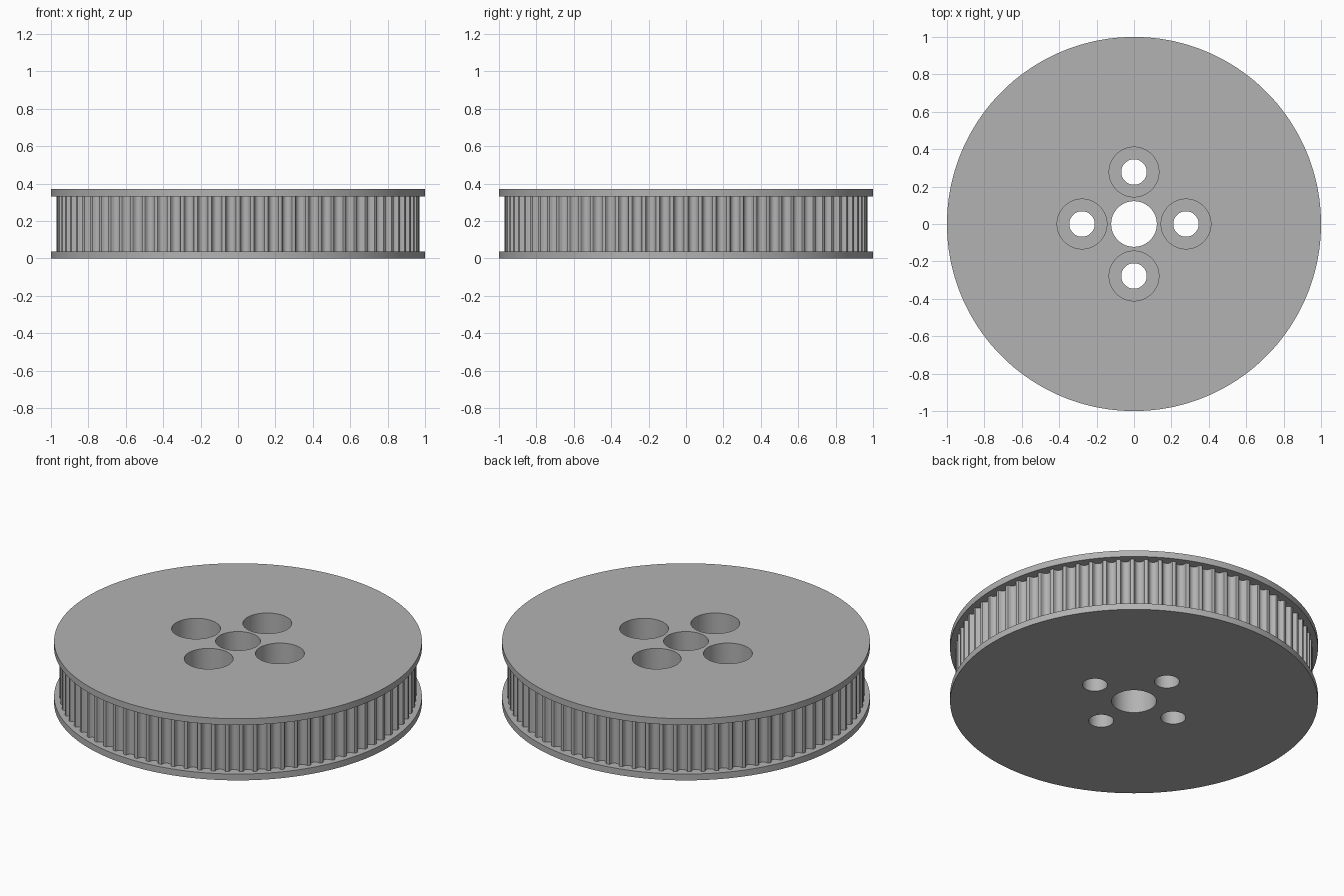
import bpy, bmesh, math

if "Cube" in bpy.data.objects:
    bpy.data.objects.remove(bpy.data.objects["Cube"])

TEETH = 80
R_TOOTH = 0.97
HEIGHT = 0.37

metal = bpy.data.materials.new("plain grey")
metal.diffuse_color = (0.45, 0.45, 0.45, 1)
metal.use_nodes = True
metal.node_tree.nodes["Principled BSDF"].inputs["Base Color"].default_value = metal.diffuse_color


def prism(name, outline, z0, z1):
    """Extrude a closed XY outline from z0 to z1."""
    bm = bmesh.new()
    face = bm.faces.new([bm.verts.new((x, y, z0)) for x, y in outline])
    top = bmesh.ops.extrude_face_region(bm, geom=[face])["geom"]
    bmesh.ops.translate(bm, vec=(0, 0, z1 - z0),
                        verts=[v for v in top if isinstance(v, bmesh.types.BMVert)])
    bmesh.ops.recalc_face_normals(bm, faces=bm.faces)
    mesh = bpy.data.meshes.new(name)
    bm.to_mesh(mesh)
    bm.free()
    mesh.materials.append(metal)
    obj = bpy.data.objects.new(name, mesh)
    bpy.context.collection.objects.link(obj)
    return obj


def circle(r, n, cx=0, cy=0):
    return [(cx + r * math.cos(2 * math.pi * i / n),
             cy + r * math.sin(2 * math.pi * i / n)) for i in range(n)]


def combine(target, other, operation):
    mod = target.modifiers.new(operation, "BOOLEAN")
    mod.operation, mod.solver, mod.object = operation, "EXACT", other
    bpy.context.view_layer.objects.active = target
    bpy.ops.object.modifier_apply(modifier=mod.name)
    bpy.data.objects.remove(other)


# Toothed rim: rounded belt grooves as (half width, depth)
half = [(0.0325, 0), (0.0283, 0.0015), (0.026, 0.005), (0.0238, 0.0132),
        (0.0196, 0.0208), (0.0108, 0.0272), (0, 0.0292)]
groove = [(-w, d) for w, d in half] + [(w, d) for w, d in reversed(half[:-1])]
rim = []
for i in range(TEETH):
    a = 2 * math.pi * (i + 0.5) / TEETH
    for w, d in groove:
        r, t = R_TOOTH - d, a + w / R_TOOTH
        rim.append((r * math.cos(t), r * math.sin(t)))
pulley = prism("belt_pulley", rim, 0.02, HEIGHT - 0.02)

# Flanges above and below the teeth
combine(pulley, prism("lower_flange", circle(1, 180), 0, 0.038), "UNION")
combine(pulley, prism("upper_flange", circle(1, 180), HEIGHT - 0.038, HEIGHT), "UNION")

# Central bore
combine(pulley, prism("bore", circle(0.122, 64), -0.1, 0.5), "DIFFERENCE")

# Four counterbored bolt holes
for k in range(4):
    cx, cy = 0.278 * math.cos(k * math.pi / 2), 0.278 * math.sin(k * math.pi / 2)
    combine(pulley, prism("bolt_hole", circle(0.068, 48, cx, cy), -0.1, 0.5), "DIFFERENCE")
    combine(pulley, prism("counterbore", circle(0.133, 64, cx, cy), 0.15, 0.5), "DIFFERENCE")

# Smooth the round walls, keep the rims crisp
bpy.ops.object.select_all(action="DESELECT")
pulley.select_set(True)
bpy.context.view_layer.objects.active = pulley
bpy.ops.object.shade_smooth_by_angle(angle=math.radians(30))
